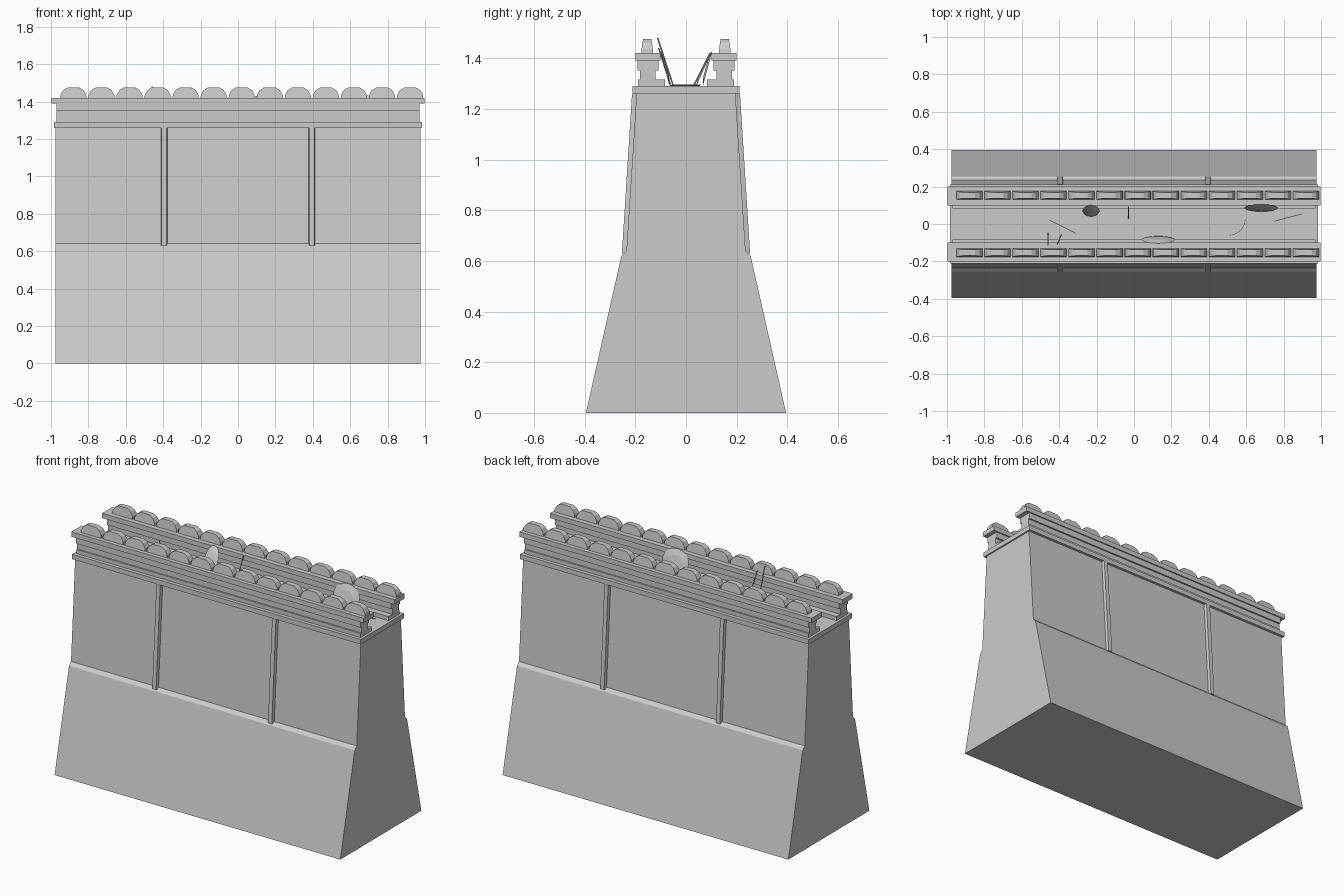
import bpy, bmesh, math
from mathutils import Vector

cube = bpy.data.objects.get("Cube")
if cube:
    bpy.data.objects.remove(cube, do_unlink=True)

stone = bpy.data.materials.new("stone_grey")
stone.use_nodes = True
grey = (0.6, 0.6, 0.6, 1)
stone.diffuse_color = grey
stone.node_tree.nodes["Principled BSDF"].inputs["Base Color"].default_value = grey


def finish(name, bm):
    bmesh.ops.recalc_face_normals(bm, faces=bm.faces)
    mesh = bpy.data.meshes.new(name)
    bm.to_mesh(mesh)
    bm.free()
    mesh.materials.append(stone)
    obj = bpy.data.objects.new(name, mesh)
    bpy.context.collection.objects.link(obj)
    return obj


def loft(name, first, second):
    """Solid between two matching outlines."""
    bm = bmesh.new()
    a = [bm.verts.new(p) for p in first]
    b = [bm.verts.new(p) for p in second]
    n = len(a)
    bm.faces.new(a)
    bm.faces.new(b[::-1])
    for i in range(n):
        j = (i + 1) % n
        bm.faces.new((a[i], a[j], b[j], b[i]))
    return finish(name, bm)


def extrude_x(name, profile, half):
    return loft(name, [(-half, y, z) for y, z in profile],
                [(half, y, z) for y, z in profile])


def block(name, half, y0, y1, z0, z1):
    return extrude_x(name, [(y0, z0), (y1, z0), (y1, z1), (y0, z1)], half)


def rod(name, start, end, radius=0.003):
    a, b = Vector(start), Vector(end)
    bm = bmesh.new()
    bmesh.ops.create_cone(bm, cap_ends=True, segments=6, radius1=radius,
                          radius2=radius, depth=(b - a).length)
    obj = finish(name, bm)
    obj.location = (a + b) / 2
    obj.rotation_euler = (b - a).to_track_quat('Z', 'Y').to_euler()


def shield(name, x, y, rx, rz, lean):
    """Shallow domed shield leaning against a parapet."""
    bm = bmesh.new()
    bmesh.ops.create_cone(bm, cap_ends=True, segments=16, radius1=1,
                          radius2=0.5, depth=1)
    obj = finish(name, bm)
    obj.scale = (rx, rz, 0.008)
    obj.location = (x, y, 1.29 + rz * math.sin(abs(lean)))
    obj.rotation_euler = (lean, 0, 0)


# Wall body with sloping foot and tapered upper part
side = [(0.395, 0), (0.255, 0.62), (0.235, 0.64), (0.195, 1.26)]
extrude_x("wall_body", side + [(-y, z) for y, z in reversed(side)], 0.975)
block("walkway_slab", 0.985, -0.212, 0.212, 1.26, 1.29)

# Parapet layers: half length, inner y, outer y, bottom, top
layers = {
    "parapet_base": (0.97, 0.082, 0.19, 1.29, 1.315),
    "parapet_neck": (0.97, 0.12, 0.182, 1.315, 1.352),
    "parapet_band": (0.97, 0.108, 0.192, 1.352, 1.39),
    "parapet_cap": (0.998, 0.1, 0.2, 1.39, 1.42),
}
# Half outline of a merlon: x, z, half thickness
dome = [(0.07, 1.42, 0.023), (0.068, 1.437, 0.022),
        (0.054, 1.461, 0.019), (0.031, 1.475, 0.016)]
outline = dome + [(-x, z, t) for x, z, t in reversed(dome)]

for label, s in (("front", -1), ("back", 1)):
    for part, (half, y0, y1, z0, z1) in layers.items():
        block(f"{label}_{part}", half, s * y0, s * y1, z0, z1)

    # Row of rounded merlons
    for i in range(13):
        cx = -0.88 + 0.15 * i
        loft(f"{label}_merlon_{i + 1}",
             [(cx + x, s * 0.153 - t, z) for x, z, t in outline],
             [(cx + x, s * 0.153 + t, z) for x, z, t in outline])

    # Slim pilasters following the wall slope
    for cx in (-0.395, 0.395):
        def ring(y_in, y_out, z):
            return [(cx - 0.02, s * y_in, z), (cx - 0.013, s * y_out, z),
                    (cx + 0.013, s * y_out, z), (cx + 0.02, s * y_in, z)]
        loft(f"{label}_pilaster", ring(0.225, 0.253, 0.63), ring(0.185, 0.213, 1.26))

# Shields leaning in the walkway
shield("oval_shield", -0.23, 0.067, 0.046, 0.075, math.radians(66))
shield("back_round_shield", 0.68, 0.082, 0.09, 0.075, math.radians(75))
shield("front_round_shield", 0.13, -0.08, 0.09, 0.075, math.radians(-75))

# Spears against the parapets and lying on the walkway
rod("front_spear_1", (-0.46, -0.05, 1.29), (-0.46, -0.112, 1.48))
rod("front_spear_2", (-0.39, -0.06, 1.29), (-0.41, -0.108, 1.44))
rod("back_spear", (-0.03, 0.03, 1.29), (-0.028, 0.095, 1.42))
rod("fallen_spear_1", (-0.45, 0.02, 1.294), (-0.31, -0.05, 1.294))
rod("fallen_spear_2", (0.75, 0.015, 1.294), (0.9, 0.055, 1.294))

# Bow lying on the walkway
bow_curve = [Vector((0.51 + 0.085 * math.sin(a), 0.03 - 0.09 * math.cos(a), 1.293))
             for a in (math.pi / 2 * k / 5 for k in range(6))]
for a, b in zip(bow_curve, bow_curve[1:]):
    rod("bow_limb", a, b, 0.002)
